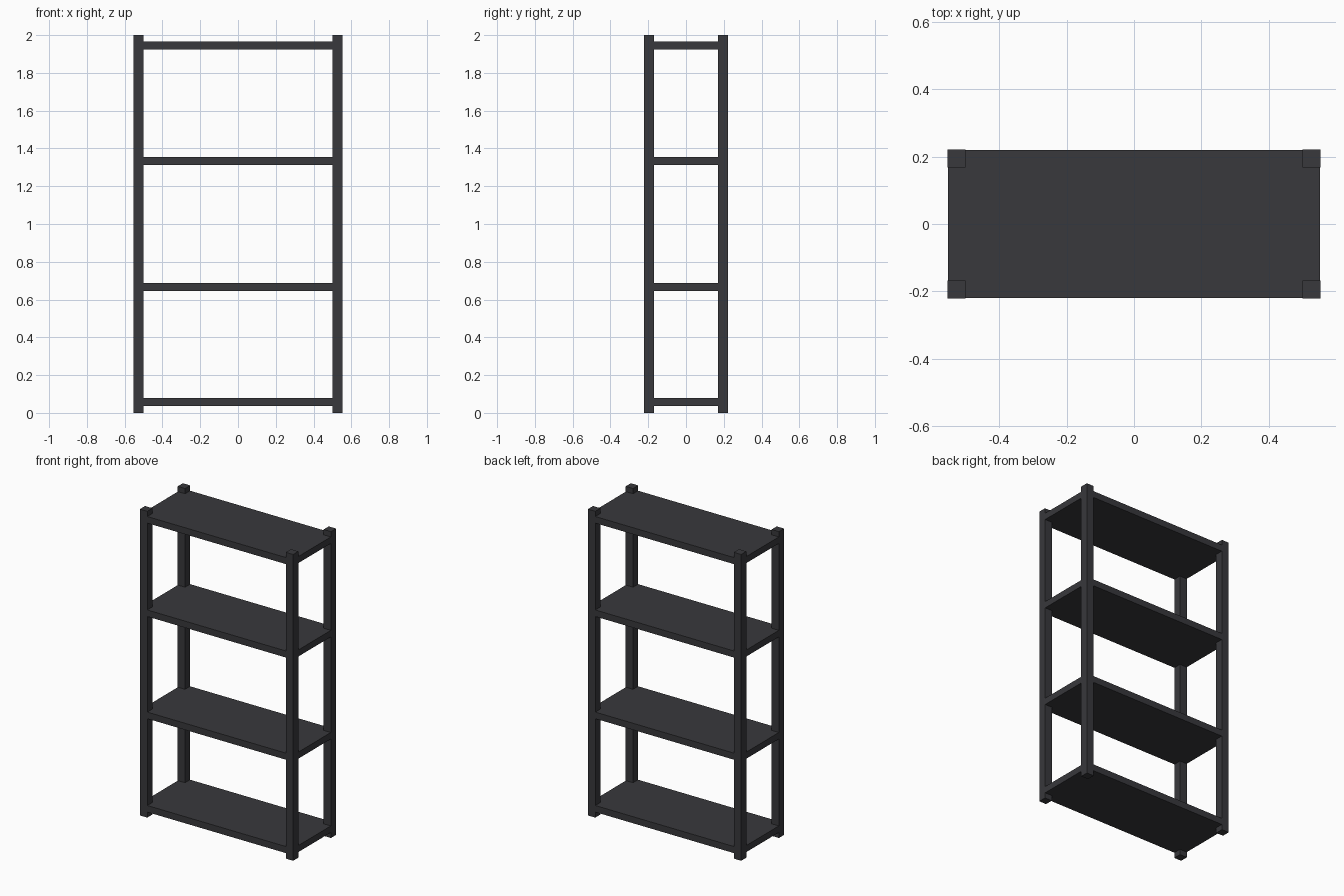
import bpy

if "Cube" in bpy.data.objects:
    bpy.data.objects.remove(bpy.data.objects["Cube"])

HALF_X, HALF_Y, HEIGHT = 0.5535, 0.2215, 2.0
POST = 0.053
SHELF_T = 0.043
INSET = 0.001  # shelves sit a hair inside the post faces

dark = bpy.data.materials.new("dark_metal")
dark.diffuse_color = (0.04, 0.04, 0.045, 1.0)
dark.use_nodes = True
dark.node_tree.nodes["Principled BSDF"].inputs["Base Color"].default_value = dark.diffuse_color


def box(name, centre, size):
    bpy.ops.mesh.primitive_cube_add(size=1, location=centre)
    ob = bpy.context.object
    ob.name = name
    ob.scale = size
    bpy.ops.object.transform_apply(location=False, rotation=False, scale=True)
    ob.data.materials.append(dark)
    return ob


# Four square corner posts
for x_side, sx in (("left", -1), ("right", 1)):
    for y_side, sy in (("front", -1), ("back", 1)):
        box(f"{y_side}_{x_side}_post",
            (sx * (HALF_X - POST / 2), sy * (HALF_Y - POST / 2), HEIGHT / 2),
            (POST, POST, HEIGHT))

# Four solid shelves running through the posts
for i, z in enumerate((0.057, 0.667, 1.334, 1.944), 1):
    box(f"shelf_{i}", (0, 0, z),
        (2 * (HALF_X - INSET), 2 * (HALF_Y - INSET), SHELF_T))
